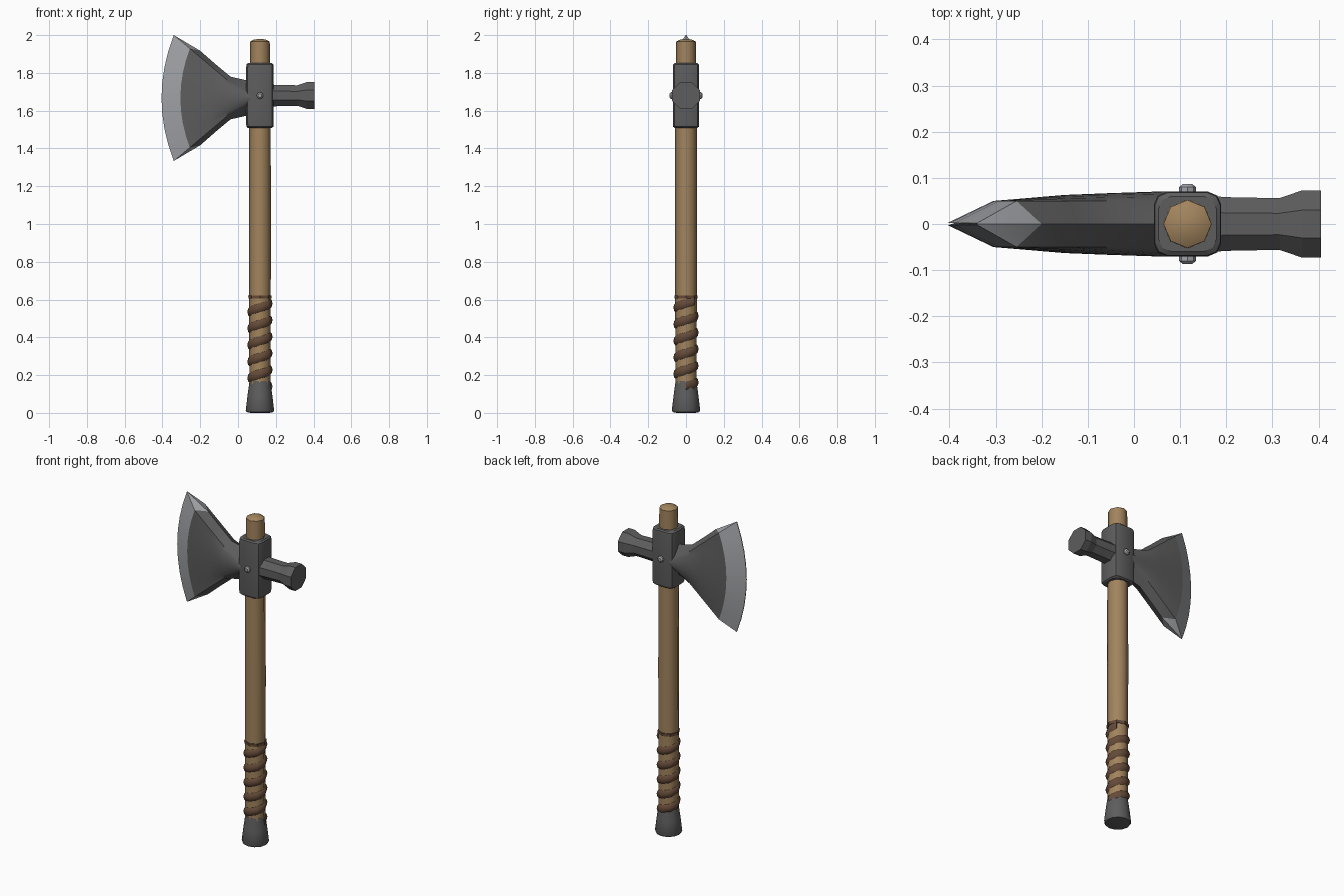
import bpy, bmesh
from math import sin, cos, pi, radians, sqrt

if "Cube" in bpy.data.objects:
    bpy.data.objects.remove(bpy.data.objects["Cube"])

CX, HZ, BZ = 0.116, 1.68, 1.667   # handle axis, head centre, blade centre


def mat(name, r, g, b):
    m = bpy.data.materials.new(name)
    m.diffuse_color = (r, g, b, 1)
    m.use_nodes = True
    m.node_tree.nodes["Principled BSDF"].inputs["Base Color"].default_value = m.diffuse_color
    return m


WOOD = mat("wood", 0.36, 0.23, 0.11)
LEATHER = mat("leather", 0.13, 0.07, 0.04)
IRON = mat("iron", 0.11, 0.11, 0.11)
STEEL = mat("steel", 0.36, 0.37, 0.39)


def loft(name, rings, mats, smooth=None, closed=True, cap=True, merge=False):
    """Skin a list of equal-length point rings."""
    bm = bmesh.new()
    vs = [[bm.verts.new(p) for p in r] for r in rings]
    n = len(rings[0])
    for i in range(len(vs) - 1):
        for j in range(n if closed else n - 1):
            k = (j + 1) % n
            f = bm.faces.new((vs[i][j], vs[i][k], vs[i + 1][k], vs[i + 1][j]))
            f.material_index = 1 if len(mats) > 1 and i == 0 else 0
    if cap:
        bm.faces.new(vs[0])
        bm.faces.new(vs[-1])
    if merge:
        bmesh.ops.remove_doubles(bm, verts=bm.verts, dist=1e-5)
    bmesh.ops.recalc_face_normals(bm, faces=bm.faces)
    me = bpy.data.meshes.new(name)
    bm.to_mesh(me)
    bm.free()
    ob = bpy.data.objects.new(name, me)
    bpy.context.collection.objects.link(ob)
    for m in mats:
        me.materials.append(m)
    if smooth:
        bpy.ops.object.select_all(action='DESELECT')
        ob.select_set(True)
        bpy.context.view_layer.objects.active = ob
        bpy.ops.object.shade_smooth_by_angle(angle=radians(smooth))
    return ob


def circle(r, n, place, turn=0.0):
    return [place(r * cos(2 * pi * i / n + turn), r * sin(2 * pi * i / n + turn)) for i in range(n)]


def upright(name, profile, n, m, smooth):
    return loft(name, [circle(r, n, lambda a, b, z=z: (CX + a, b, z)) for r, z in profile], [m], smooth)


# Handle and pommel
upright("handle", [(0.056, 0.05), (0.058, 1.0), (0.057, 1.5), (0.053, 1.85),
                   (0.052, 1.965), (0.035, 1.975), (0.008, 1.98)], 8, WOOD, 50)
upright("pommel", [(0.05, 0), (0.07, 0.004), (0.075, 0.014), (0.066, 0.09), (0.055, 0.17)], 12, IRON, 35)

# Spiral leather grip, a bulged strap wound up the handle
strap = [(-0.031, 0.05), (-0.018, 0.062), (0, 0.067), (0.018, 0.062), (0.031, 0.05)]
turns, z0, z1, per = 5.2, 0.14, 0.59, 8
steps = int(turns * per)
rings = []
for s in range(steps + 1):
    a, z = 2 * pi * s / per, z0 + (z1 - z0) * s / steps
    rings.append([(CX + r * cos(a), r * sin(a), z + dz) for dz, r in strap])
loft("grip_wrap", rings, [LEATHER], 50)
upright("grip_end_band", [(0.061, 0.605), (0.062, 0.622)], 8, LEATHER, 35)

# Collar: box with chamfered upright corners and softened rims


def collar_ring(inset, z):
    x, y, c = 0.073 - inset, 0.07 - inset, 0.028
    q = [(x, y - c), (x - 0.3 * c, y - 0.3 * c), (x - c, y)]
    pts = q + [(-a, b) for a, b in reversed(q)]
    pts += [(-a, -b) for a, b in pts]
    return [(CX + a, b, z) for a, b in pts]


loft("collar", [collar_ring(i, HZ + z) for i, z in
                [(0.01, -0.172), (0.002, -0.165), (0, -0.15), (0, 0.15), (0.002, 0.165), (0.01, 0.172)]],
     [IRON], 25)

# Hammer poll: octagonal bar with flared end
loft("poll", [circle(r / cos(pi / 8), 8, lambda a, b, x=x: (x, a, HZ + b * 0.97), pi / 8) for x, r in
              [(0.17, 0.060), (0.21, 0.058), (0.315, 0.056), (0.365, 0.073), (0.405, 0.073)]], [IRON])

# Rivets on both faces of the collar
for side, s in (("front", -1), ("back", 1)):
    loft("rivet_" + side, [circle(r, 8, lambda a, b, y=y: (CX + a, s * y, HZ + b)) for r, y in
                           [(0.018, 0.06), (0.018, 0.08), (0.010, 0.087)]], [STEEL], 30)

# Blade stations: centre x, face-corner x, face half height,
# y at centre, y at corner, ridge x, ridge half height
stations = [(-0.405, -0.340, 0.333, 0.002, 0.002, -0.340, 0.333),
            (-0.305, -0.255, 0.262, 0.050, 0.050, -0.200, 0.250),
            (-0.150, -0.140, 0.165, 0.063, 0.050, -0.120, 0.180),
            (-0.050, -0.060, 0.098, 0.067, 0.050, -0.040, 0.113),
            (0.070, 0.070, 0.020, 0.071, 0.050, 0.070, 0.088)]
rows = [i / 4 for i in range(-4, 5)]
rings = []
for xc, xt, h, yc, yt, rx, rh in stations:
    side = [(xc + (xt - xc) * v * v, yc + (yt - yc) * v * v, BZ + h * v) for v in rows]
    rings.append(side + [(rx, 0, BZ + rh)] + [(x, -y, z) for x, y, z in reversed(side)]
                 + [(rx, 0, BZ - rh)])
blade = loft("blade", rings, [IRON, STEEL], 20)
